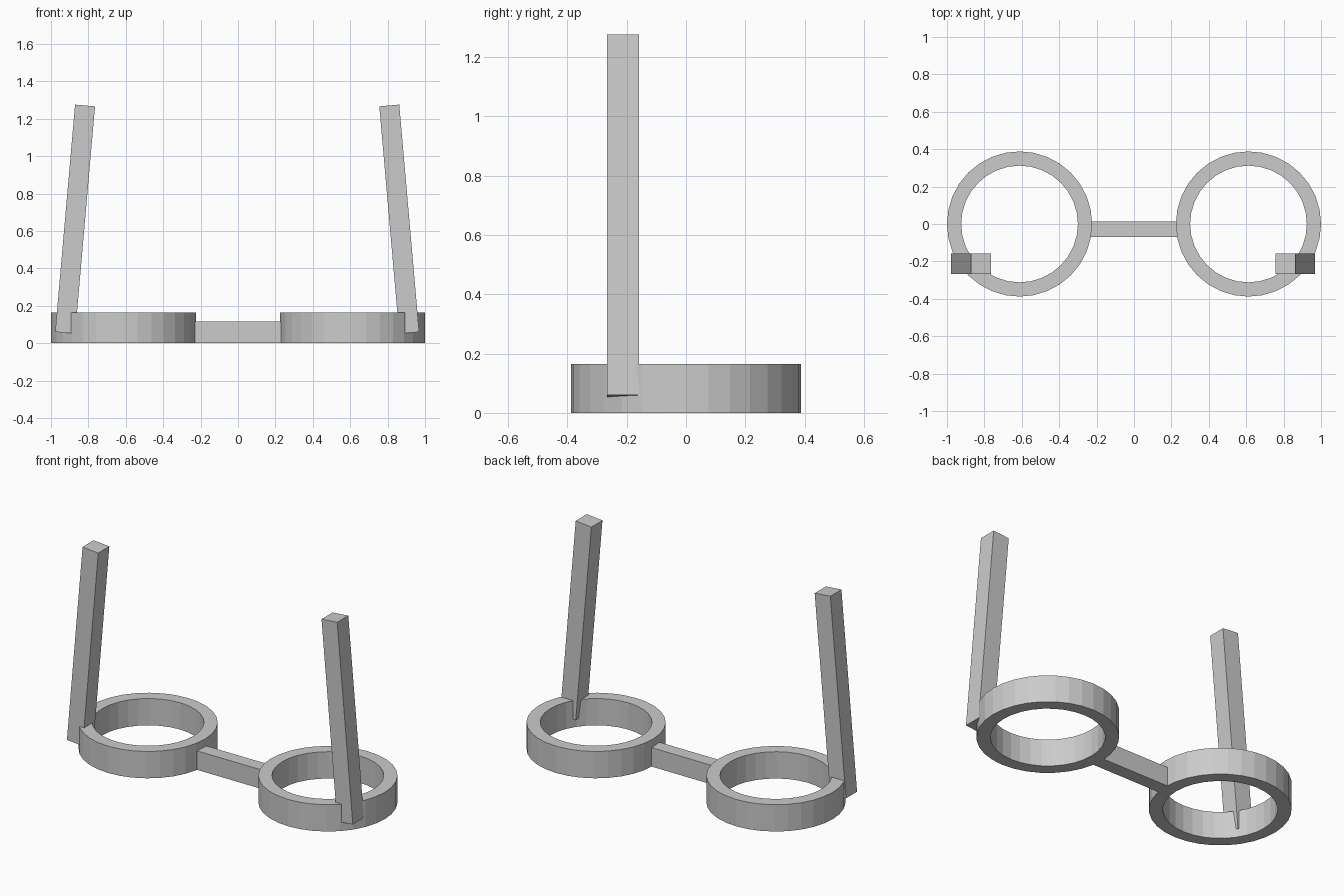
import bpy, bmesh, math
from mathutils import Matrix, Vector

if "Cube" in bpy.data.objects:
    bpy.data.objects.remove(bpy.data.objects["Cube"])


def make_object(name, bm):
    bmesh.ops.recalc_face_normals(bm, faces=bm.faces)
    mesh = bpy.data.meshes.new(name)
    bm.to_mesh(mesh)
    bm.free()
    obj = bpy.data.objects.new(name, mesh)
    bpy.context.collection.objects.link(obj)
    return obj


def box(name, centre, size, tilt=0.0):
    bm = bmesh.new()
    matrix = (Matrix.Translation(centre) @ Matrix.Rotation(tilt, 4, 'Y')
              @ Matrix.Diagonal((*size, 1)))
    bmesh.ops.create_cube(bm, size=1, matrix=matrix)
    return make_object(name, bm)


def ring(name, x, outer, inner, height, sides=32):
    bm = bmesh.new()
    loops = []
    for r, z in ((outer, 0), (outer, height), (inner, height), (inner, 0)):
        loops.append([bm.verts.new((x + r * math.cos(2 * math.pi * i / sides),
                                    r * math.sin(2 * math.pi * i / sides), z))
                      for i in range(sides)])
    for a, b in zip(loops, loops[1:] + loops[:1]):
        for i in range(sides):
            j = (i + 1) % sides
            bm.faces.new((a[i], a[j], b[j], b[i]))
    return make_object(name, bm)


# Round lens rims
for side, sign in (("left", -1), ("right", 1)):
    ring(side + "_rim", sign * 0.612, 0.388, 0.312, 0.165)

# Nose bridge
box("bridge", (0, -0.028, 0.0585), (0.46, 0.083, 0.117))

# Temple arms, leaning inward towards their tips
for side, sign, x in (("left", -1, -0.871), ("right", 1, 0.862)):
    box(side + "_arm", (x, -0.213, 0.663), (0.107, 0.108, 1.22),
        -sign * math.radians(5))
